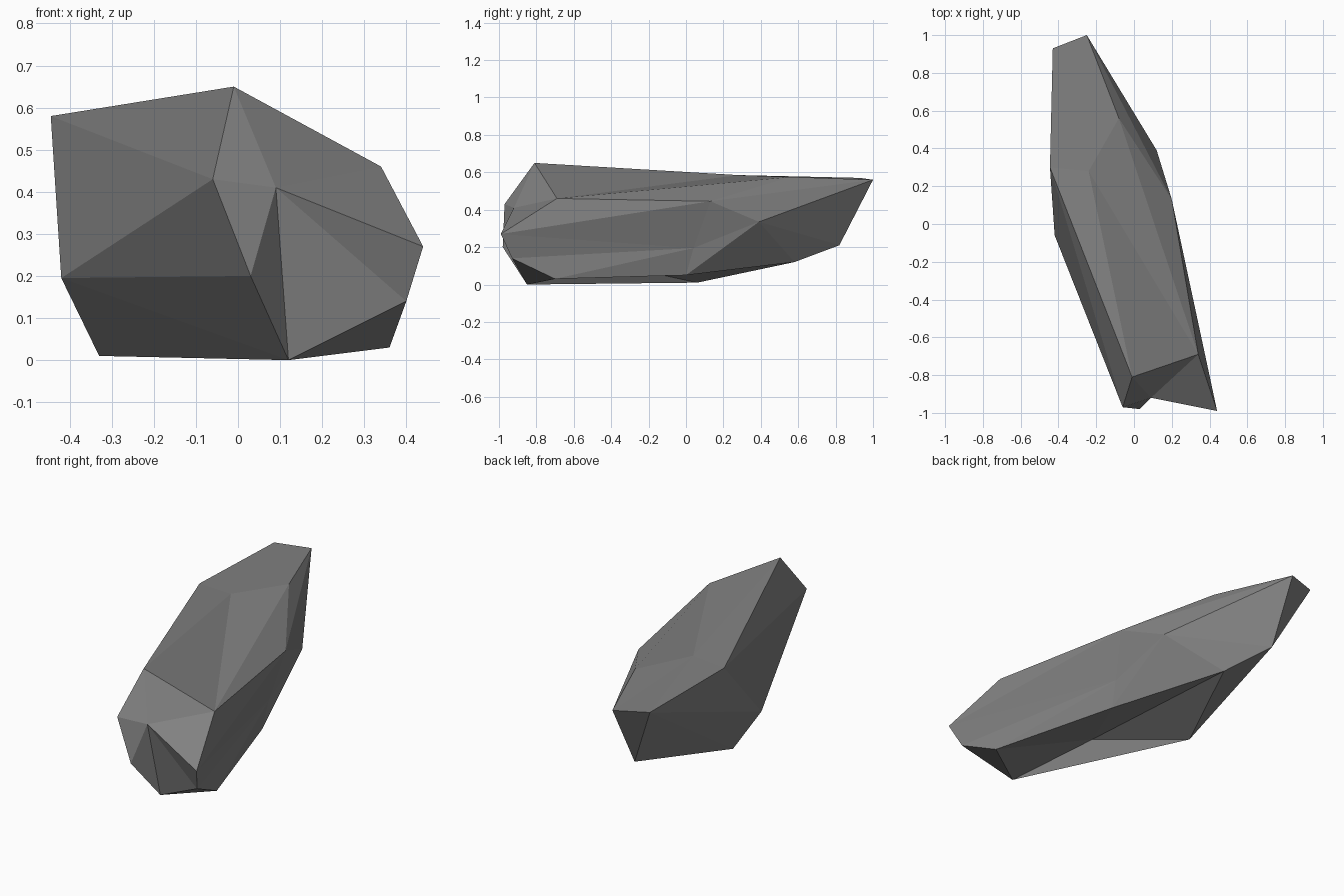
import bpy
import bmesh
from mathutils import Vector

cube = bpy.data.objects.get("Cube")
if cube:
    bpy.data.objects.remove(cube, do_unlink=True)

# Outer corners of the boulder
CORNERS = {
    # top rim
    "back_right": (-.43, .93, .57), "back_tip": (-.25, 1, .56),
    "top_back": (-.08, .56, .575), "top_right": (-.445, .3, .58),
    "top_front": (-.01, -.81, .65), "shoulder": (.34, -.69, .46),
    # left flank
    "left_back": (.12, .39, .335), "left_mid": (.2, .13, .445),
    "left_low": (.15, 0, .05),
    # front end
    "nose": (.44, -.99, .27), "nose_low": (.4, -.93, .14),
    "front_high": (-.06, -.97, .43), "front_mid": (.03, -.98, .2),
    # right flank and underside
    "right_low": (-.42, -.06, .195), "base_front": (.12, -.85, 0),
    "base_left": (.36, -.7, .03), "base_right": (-.33, .06, .01),
    "base_back": (-.13, .58, .12), "tail_low": (-.26, .82, .21),
}

# Shallow dents: deepest point, then the corners around it
DENTS = [
    ((-.24, .28, .585),
     "top_front shoulder top_back back_tip back_right top_right"),
    ((.09, -.92, .41),
     "front_high top_front shoulder nose nose_low base_front front_mid"),
    ((.16, .04, .195),
     "left_mid nose nose_low base_left left_low left_back"),
    ((-.05, -.4, .11),
     "base_front base_left left_low base_back base_right"),
]


def dent(bm, corners, point, ring):
    """Replace the faces spanned by the ring with a fan to the point."""
    ring = {corners[name] for name in ring.split()}
    faces = [f for f in bm.faces if set(f.verts) <= ring]
    rim = [e for e in {e for f in faces for e in f.edges}
           if sum(f in faces for f in e.link_faces) == 1]
    bmesh.ops.delete(bm, geom=faces, context='FACES_ONLY')
    centre = bm.verts.new(Vector(point))
    for edge in rim:
        bm.faces.new((*edge.verts, centre))
    loose = [e for e in bm.edges if not e.link_faces]
    bmesh.ops.delete(bm, geom=loose, context='EDGES')


# Convex body, then the dents
bm = bmesh.new()
corners = {name: bm.verts.new(co) for name, co in CORNERS.items()}
bmesh.ops.convex_hull(bm, input=list(bm.verts))
for point, ring in DENTS:
    dent(bm, corners, point, ring)
bmesh.ops.recalc_face_normals(bm, faces=bm.faces)

mesh = bpy.data.meshes.new("boulder")
bm.to_mesh(mesh)
bm.free()
boulder = bpy.data.objects.new("boulder", mesh)
bpy.context.collection.objects.link(boulder)

# Stone colour
stone = bpy.data.materials.new("grey_stone")
stone.use_nodes = True
grey = (.22, .22, .22, 1)
stone.diffuse_color = grey
stone.node_tree.nodes["Principled BSDF"].inputs["Base Color"].default_value = grey
mesh.materials.append(stone)
